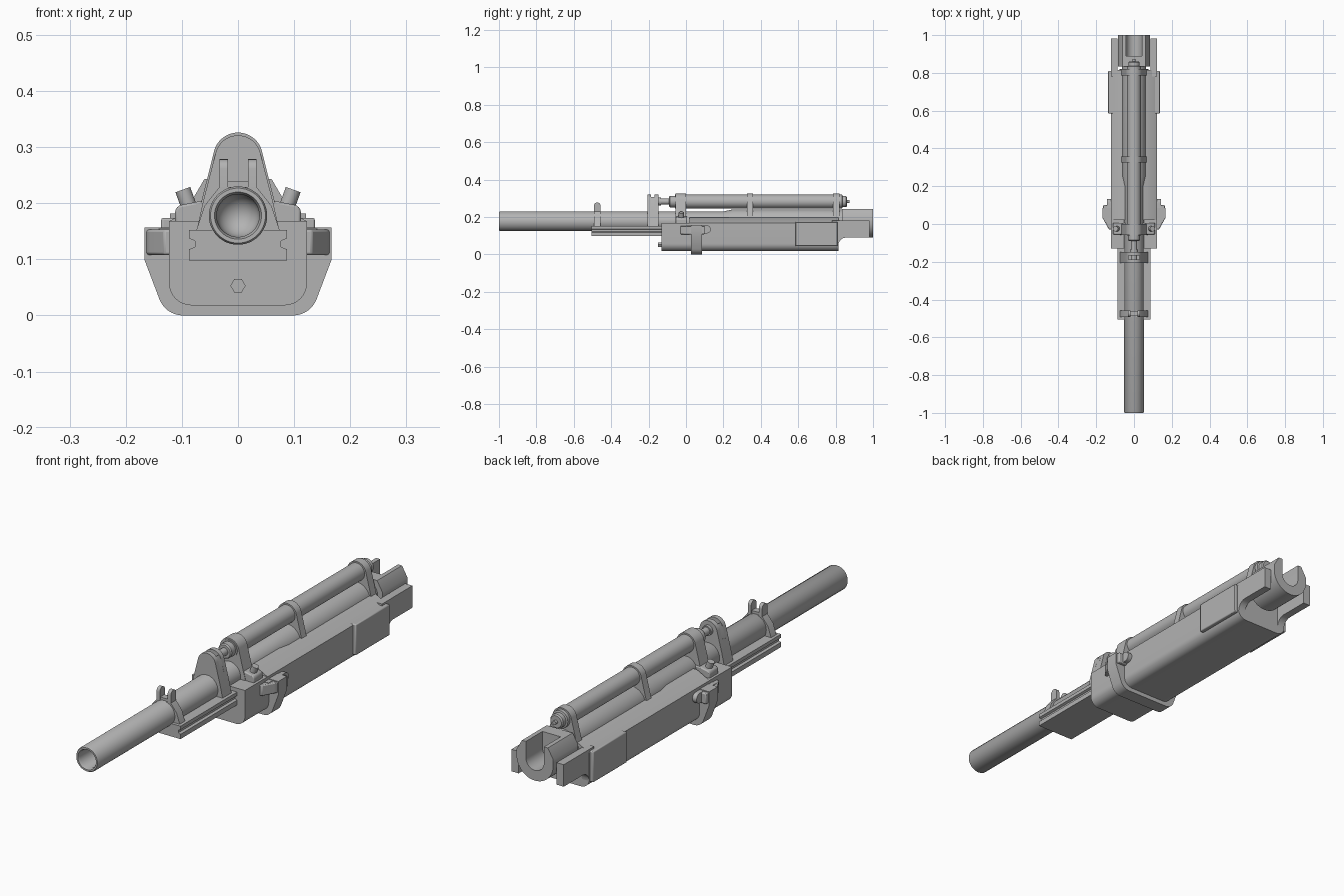
import bpy, bmesh
from math import sin, cos, pi, radians
from mathutils import Matrix, Euler

cube = bpy.data.objects.get("Cube")
if cube:
    bpy.data.objects.remove(cube)

grey = bpy.data.materials.new("plain grey")
grey.use_nodes = True
GREY = (0.45, 0.45, 0.45, 1)
grey.diffuse_color = GREY
for node in grey.node_tree.nodes:
    if node.type == 'BSDF_PRINCIPLED':
        node.inputs["Base Color"].default_value = GREY
parts = []


def finish(name, bm, mirror=False, bevel=0):
    bmesh.ops.recalc_face_normals(bm, faces=bm.faces)
    mesh = bpy.data.meshes.new(name)
    bm.to_mesh(mesh)
    bm.free()
    mesh.materials.append(grey)
    ob = bpy.data.objects.new(name, mesh)
    bpy.context.collection.objects.link(ob)
    if bevel:
        mod = ob.modifiers.new("bevel", 'BEVEL')
        mod.width, mod.segments = bevel, 2
    if mirror:
        ob.modifiers.new("mirror", 'MIRROR').use_mirror_merge = False
    parts.append(ob)
    return ob


def extrude(name, pts, t0, t1, axis='y', **kw):
    """Extrude a closed 2D outline along one axis."""
    place = {'x': lambda a, b, t: (t, a, b),
             'y': lambda a, b, t: (a, t, b),
             'z': lambda a, b, t: (a, b, t)}[axis]
    bm = bmesh.new()
    ends = [[bm.verts.new(place(a, b, t)) for a, b in pts] for t in (t0, t1)]
    for ring in ends:
        bm.faces.new(ring)
    n = len(pts)
    for i in range(n):
        j = (i + 1) % n
        bm.faces.new((ends[0][i], ends[0][j], ends[1][j], ends[1][i]))
    return finish(name, bm, **kw)


def lathe(name, profile, loc=(0, 0, 0), rot=(0, 0, 0), seg=40, **kw):
    """Revolve (y, radius) points around the local y axis."""
    bm = bmesh.new()
    rings = []
    for y, r in profile:
        if r == 0:
            rings.append([bm.verts.new((0, y, 0))] * seg)
        else:
            rings.append([bm.verts.new((r * cos(2 * pi * i / seg), y, r * sin(2 * pi * i / seg)))
                          for i in range(seg)])
    for a, b in zip(rings, rings[1:]):
        for i in range(seg):
            j = (i + 1) % seg
            quad = list(dict.fromkeys((a[i], a[j], b[j], b[i])))
            bm.faces.new(quad)
    bm.transform(Matrix.Translation(loc) @ Euler(rot).to_matrix().to_4x4())
    return finish(name, bm, **kw)


def rod(name, y0, y1, r, z, **kw):
    return lathe(name, [(y0, 0), (y0, r), (y1, r), (y1, 0)], (0, 0, z), **kw)


def arc(cx, cz, r, a0, a1, n=12):
    return [(cx + r * cos(radians(a0 + (a1 - a0) * i / n)),
             cz + r * sin(radians(a0 + (a1 - a0) * i / n))) for i in range(n + 1)]


def rect(a0, a1, b0, b1):
    return [(a0, b0), (a1, b0), (a1, b1), (a0, b1)]


def both(half):
    """Complete a right-hand outline with its mirror image."""
    return half + [(-x, z) for x, z in reversed(half)]


BORE_Z, RECOIL_Z = 0.178, 0.283

# Barrel with hollow muzzle and thicker rear sleeve
bore_end = [(-0.8 + 0.038 * sin(radians(a)), 0.038 * cos(radians(a))) for a in range(0, 90, 15)]
lathe("barrel", [(-0.762, 0)] + bore_end[::-1] +
      [(-0.99, 0.038), (-1, 0.042), (-1, 0.049), (-0.995, 0.052), (0.2, 0.052),
       (0.25, 0.063), (0.86, 0.063), (0.86, 0)], (0, 0, BORE_Z), seg=48)

# Breech ring, open at the top behind its solid front
breech_outer = [(0.06, 0.243), (0.085, 0.2)] + arc(0, 0.175, 0.085, 0, -180, 24) + \
    [(-0.085, 0.2), (-0.06, 0.243)]
extrude("breech_front", breech_outer, 0.835, 0.89)
extrude("breech_ring", breech_outer + [(-0.042, 0.243)] +
        arc(0, 0.175, 0.042, 180, 360, 16) + [(0.042, 0.243)], 0.89, 1.0)

# Cradle trough: flat-topped front, sloping shoulders behind
bottom = arc(0.083, 0.058, 0.04, -90, 0, 8)
extrude("cradle_front", both(bottom + [(0.123, 0.168)]), -0.13, 0.02)
extrude("cradle_body", both(bottom + [(0.123, 0.168), (0.065, 0.198)]), 0.02, 0.815)
extrude("cradle_side_box", rect(0.585, 0.81, 0.045, 0.174), 0.065, 0.137, 'x',
        mirror=True, bevel=0.004)
extrude("cradle_rear_arm", [(0.78, 0.05), (0.815, 0.05)] + arc(0.855, 0.05, 0.04, 180, 90, 6) +
        [(0.982, 0.09), (0.982, 0.182), (0.78, 0.182)], 0.088, 0.121, 'x', mirror=True)
rod("front_nut", -0.15, -0.12, 0.0135, 0.053, seg=6)

# Slide rail with grooved sides
extrude("slide_rail", both([(0.087, 0.098), (0.087, 0.118), (0.077, 0.122), (0.077, 0.133),
                            (0.087, 0.137), (0.087, 0.152)]), -0.505, 0)

# Trunnion strap and side lugs
strap = arc(0.098, 0.045, 0.045, -90, -20, 8) + [(0.167, 0.1), (0.167, 0.157), (0.11, 0.157)]
extrude("trunnion_strap", both(strap), 0.028, 0.085)
extrude("trunnion_lug", [(0.11, -0.03), (0.132, -0.03), (0.157, 0.015), (0.163, 0.028),
                         (0.163, 0.1), (0.11, 0.1)], 0.108, 0.153, 'z', mirror=True, bevel=0.004)
extrude("trunnion_end", [(0, 0.113)] + arc(0.112, 0.134, 0.021, -90, 90, 10) + [(0, 0.155)],
        0.11, 0.142, 'x', mirror=True)

# Recoil cylinder with caps and piston rod
lathe("recoil_cylinder", [(-0.09, 0), (-0.09, 0.027), (-0.085, 0.031), (-0.06, 0.031),
                          (-0.06, 0.037), (0.835, 0.037), (0.837, 0.03), (0.855, 0.03),
                          (0.86, 0.025), (0.86, 0)], (0, 0, RECOIL_Z))
rod("piston_rod", -0.19, -0.08, 0.016, RECOIL_Z, seg=24)
rod("piston_collar", -0.15, -0.135, 0.021, RECOIL_Z, seg=24)
rod("rear_pin", 0.85, 0.873, 0.008, RECOIL_Z, seg=16)

# Clamp bands tying the recoil cylinder to the cradle
for name, y0, y1, foot in (("front_band", -0.057, 0, 0.076),
                           ("middle_band", 0.325, 0.358, 0.08),
                           ("rear_band", 0.785, 0.82, 0.076)):
    top = arc(0, 0.282, 0.044, 14, 166, 20)
    extrude(name, [(foot, 0.165), (0.066, 0.2)] + top + [(-0.066, 0.2), (-foot, 0.165)], y0, y1)

# Front band base with angled plugs
extrude("band_base", both([(0.112, 0.16), (0.112, 0.188), (0.106, 0.196), (0.066, 0.204)]),
        -0.055, 0.005, bevel=0.004)
lathe("angled_plug", [(0, 0), (0, 0.014), (0.045, 0.014), (0.045, 0)], (0.083, -0.025, 0.182),
      (pi / 2, radians(20), 0), seg=24, mirror=True)

# Piston bracket: two plates joined by a lower filler, leaving a pocket on top
bracket = [(0.075, 0.145), (0.063, 0.2)] + arc(0, 0.28, 0.041, 14, 166, 20) + \
    [(-0.063, 0.2), (-0.075, 0.145)]
for name, y0, y1 in (("bracket_front_plate", -0.207, -0.187), ("bracket_rear_plate", -0.168, -0.148)):
    extrude(name, bracket, y0, y1)
extrude("bracket_filler", both([(0.075, 0.145), (0.063, 0.2), (0.05, 0.25)]), -0.187, -0.168)
extrude("bracket_cheek", [(0.03, 0.24), (0.052, 0.24), (0.041, 0.287), (0.03, 0.308)],
        -0.187, -0.168, mirror=True)

# Forked guide on the barrel
extrude("fork_collar", both([(0.075, 0.15), (0.06, 0.195), (0.033, 0.229)]), -0.492, -0.457)
extrude("fork_post", [(-0.492, 0.215), (-0.457, 0.215)] + arc(-0.4745, 0.261, 0.0175, 0, 180, 10),
        0.018, 0.033, 'x', mirror=True)
extrude("fork_bridge", rect(-0.02, 0.02, 0.22, 0.24), -0.488, -0.461)

# Smooth round parts, keep edges crisp
bpy.ops.object.select_all(action='DESELECT')
for ob in parts:
    ob.select_set(True)
bpy.context.view_layer.objects.active = parts[0]
bpy.ops.object.shade_smooth_by_angle(angle=radians(32))
